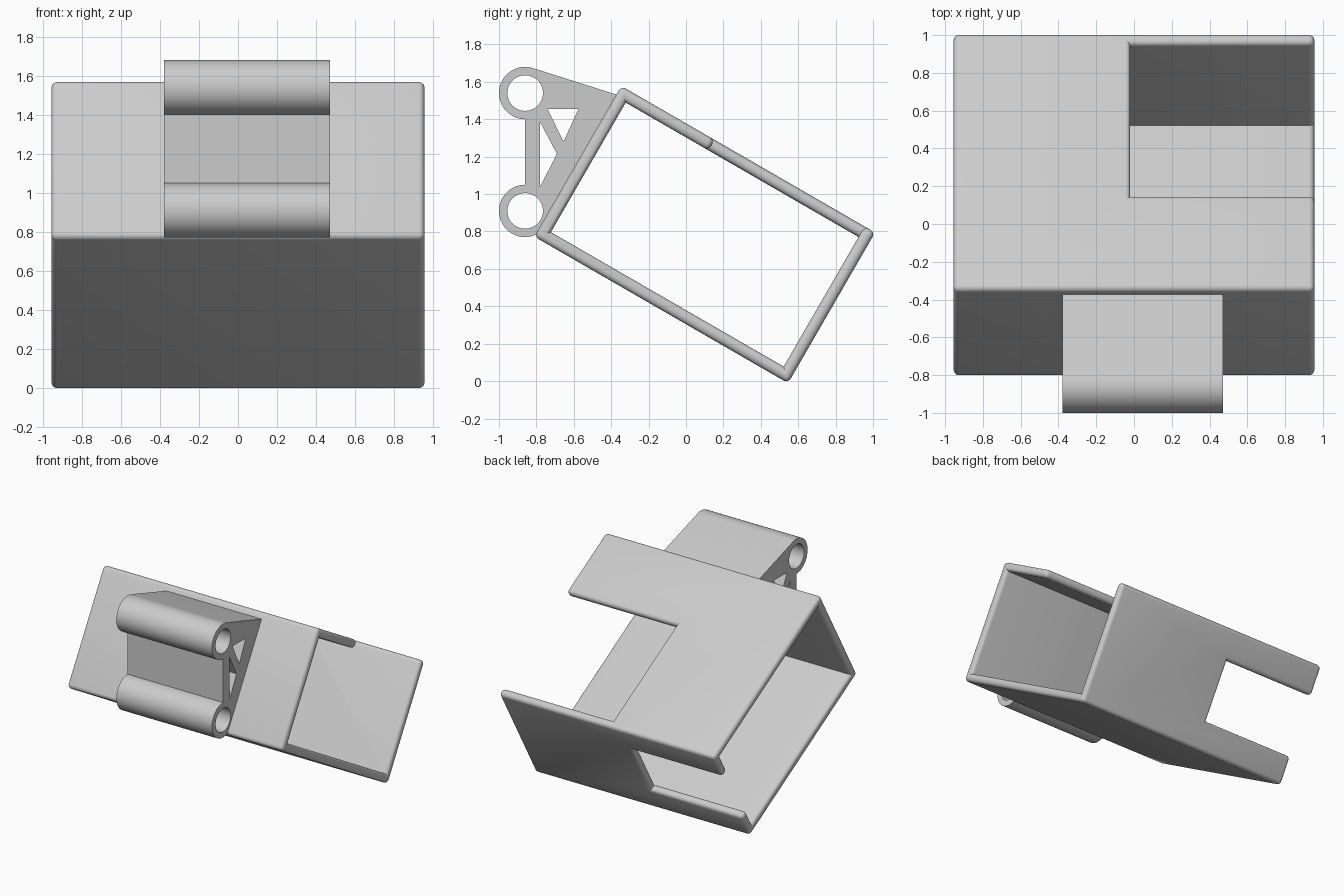
import bpy, bmesh
from math import sin, cos, radians
from mathutils import Matrix, Vector

old = bpy.data.objects.get("Cube")
if old:
    bpy.data.objects.remove(old, do_unlink=True)

GREY = (0.6, 0.6, 0.6, 1)
grey = bpy.data.materials.new("light grey")
grey.use_nodes = True
grey.diffuse_color = GREY
grey.node_tree.nodes["Principled BSDF"].inputs["Base Color"].default_value = GREY

TILT = radians(30)
HALF, LENGTH, HEIGHT, WALL = 0.955, 1.567, 0.93, 0.065
ROUND = 0.029


def link(name, data):
    ob = bpy.data.objects.new(name, data)
    bpy.context.collection.objects.link(ob)
    return ob


def block(name, low, high):
    """Axis-aligned box between two corners."""
    low, high = Vector(low), Vector(high)
    bm = bmesh.new()
    bmesh.ops.create_cube(bm, size=1, matrix=Matrix.Translation((low + high) / 2)
                          @ Matrix.Diagonal((*(high - low), 1)))
    me = bpy.data.meshes.new(name)
    bm.to_mesh(me)
    bm.free()
    return link(name, me)


def smooth(ob):
    bpy.ops.object.select_all(action="DESELECT")
    ob.select_set(True)
    bpy.context.view_layer.objects.active = ob
    bpy.ops.object.shade_smooth_by_angle(angle=radians(35))


# Sleeve: a rectangular tube with a notch in its top and one in its back wall
sleeve = block("sleeve", (-HALF, 0, 0), (HALF, LENGTH, HEIGHT))
cutters = [
    block("bore_cutter", (-2, WALL, WALL), (2, LENGTH - WALL, HEIGHT - WALL)),
    block("top_notch_cutter", (-0.02, 0.577, HEIGHT / 2), (2, LENGTH - WALL, 2)),
    block("back_notch_cutter", (-2, LENGTH / 2, 0.24 * HEIGHT), (-0.148, 2, 0.75 * HEIGHT)),
]
for cutter in cutters:
    cutter.hide_render = True
    mod = sleeve.modifiers.new(cutter.name, "BOOLEAN")
    mod.operation, mod.solver, mod.object = "DIFFERENCE", "EXACT", cutter
bpy.context.view_layer.update()
graph = bpy.context.evaluated_depsgraph_get()
cut_mesh = bpy.data.meshes.new_from_object(sleeve.evaluated_get(graph))
sleeve.modifiers.clear()
sleeve.data = cut_mesh
for cutter in cutters:
    bpy.data.objects.remove(cutter, do_unlink=True)

# Round every outward edge of the sleeve
bm = bmesh.new()
bm.from_mesh(cut_mesh)
bmesh.ops.remove_doubles(bm, verts=bm.verts, dist=0.0005)
bmesh.ops.dissolve_limit(bm, angle_limit=radians(1), verts=bm.verts, edges=bm.edges)
sharp = [e for e in bm.edges if e.is_manifold and e.calc_face_angle_signed() > 0.5]
bmesh.ops.bevel(bm, geom=sharp, offset=ROUND, offset_type="OFFSET", segments=5,
                profile=0.5, affect="EDGES", clamp_overlap=False)
bm.to_mesh(cut_mesh)
bm.free()
cut_mesh.materials.clear()
cut_mesh.materials.append(grey)
sleeve.location = (0, -0.811, 0.7725)
sleeve.rotation_euler.x = -TILT
smooth(sleeve)


# Hinge bracket: two tubes joined to the sleeve by a pierced web
def arc(centre, radius, start, end, steps=40):
    angles = [radians(start + (end - start) * i / steps) for i in range(steps + 1)]
    return [(centre[0] + radius * cos(a), centre[1] + radius * sin(a)) for a in angles]


UPPER, LOWER = (-0.86, 1.54), (-0.86, 0.91)
outline = arc(UPPER, 0.14, 72.5, 270) + arc(LOWER, 0.14, 90, 330) + [(-0.35, 1.525)]
holes = [arc(c, 0.095, 0, 352.5, 47) for c in (UPPER, LOWER)]
holes += [[(-0.74, 1.455), (-0.575, 1.455), (-0.655, 1.28)],
          [(-0.78, 1.385), (-0.69, 1.215), (-0.78, 1.04)]]

curve = bpy.data.curves.new("hinge_bracket", "CURVE")
curve.dimensions, curve.fill_mode, curve.extrude = "2D", "BOTH", 0.424
for points in [outline] + holes:
    spline = curve.splines.new("POLY")
    spline.points.add(len(points) - 1)
    for p, (y, z) in zip(spline.points, points):
        p.co = (y, z, 0, 1)
    spline.use_cyclic_u = True
profile = link("bracket_profile", curve)
bpy.context.view_layer.update()
graph = bpy.context.evaluated_depsgraph_get()
mesh = bpy.data.meshes.new_from_object(profile.evaluated_get(graph))
bpy.data.objects.remove(profile, do_unlink=True)

# Turn the extruded profile so that it runs along x
mesh.transform(Matrix(((0, 0, 1, 0.046), (1, 0, 0, 0), (0, 1, 0, 0), (0, 0, 0, 1))))
bm = bmesh.new()
bm.from_mesh(mesh)
bmesh.ops.remove_doubles(bm, verts=bm.verts, dist=0.0001)
bmesh.ops.recalc_face_normals(bm, faces=bm.faces)
bm.to_mesh(mesh)
bm.free()
mesh.materials.clear()
mesh.materials.append(grey)
bracket = link("hinge_bracket", mesh)
smooth(bracket)
